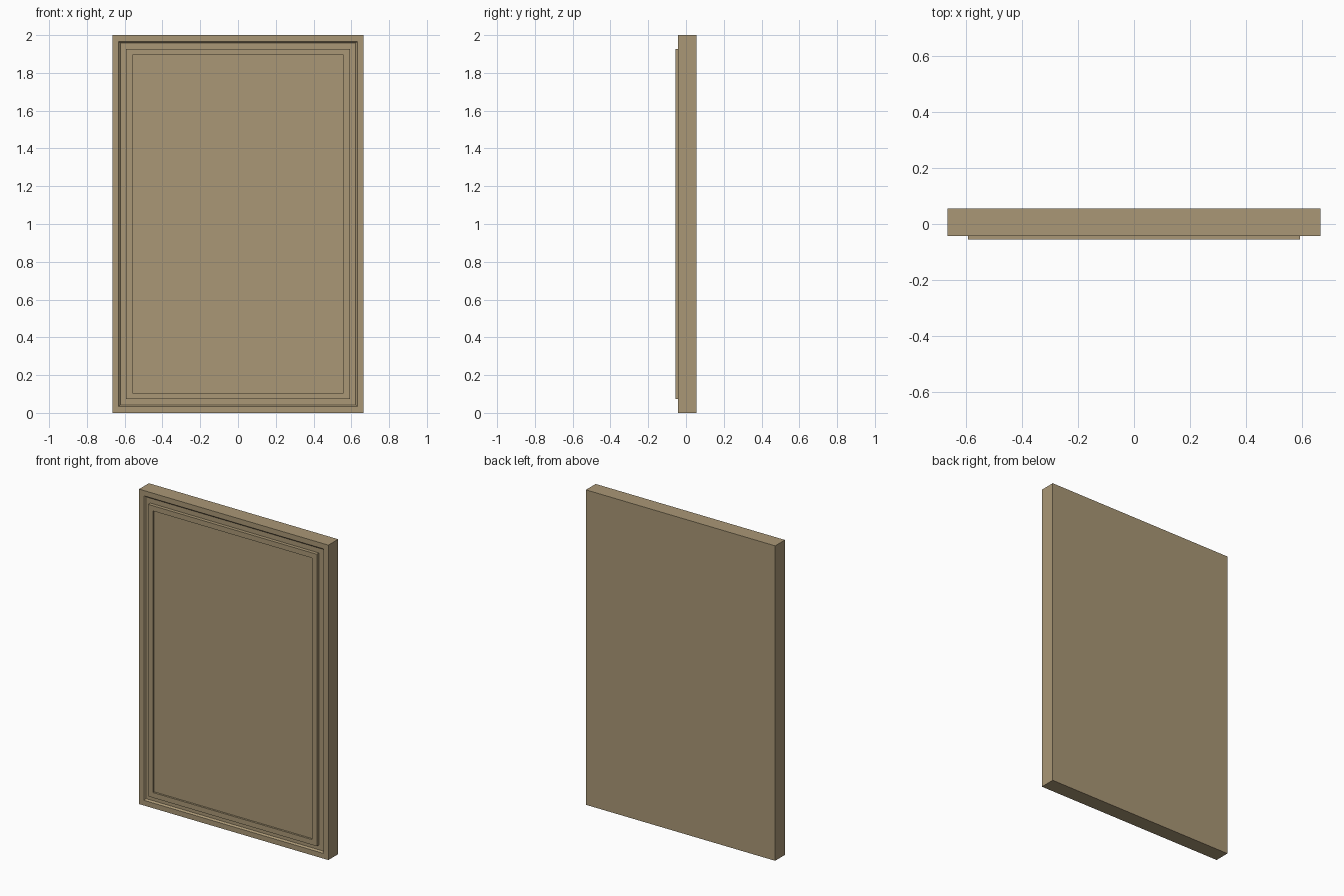
import bpy, bmesh

if "Cube" in bpy.data.objects:
    bpy.data.objects.remove(bpy.data.objects["Cube"])

W, H = 0.665, 2.0          # half width, height
BACK, FRONT = 0.055, -0.043

# Cross-section from the back edge to the centre panel: (inset from edge, y)
PROFILE = [
    (0.0, BACK), (0.0, FRONT),            # outer side wall
    (0.033, FRONT), (0.042, -0.033),      # flat border, chamfer into groove
    (0.073, -0.033), (0.073, -0.055),     # groove floor, raised moulding
    (0.106, -0.055), (0.106, -0.043),     # moulding face, step to centre panel
]


def ring(bm, inset, y):
    x, z0, z1 = W - inset, inset, H - inset
    return [bm.verts.new(p) for p in
            ((-x, y, z0), (x, y, z0), (x, y, z1), (-x, y, z1))]


# Framed panel: rectangular rings joined along the profile
bm = bmesh.new()
rings = [ring(bm, i, y) for i, y in PROFILE]
for a, b in zip(rings, rings[1:]):
    for k in range(4):
        n = (k + 1) % 4
        bm.faces.new((a[k], a[n], b[n], b[k]))
bm.faces.new(rings[0])       # back
bm.faces.new(rings[-1])      # centre panel
bmesh.ops.recalc_face_normals(bm, faces=bm.faces)

mesh = bpy.data.meshes.new("framed_panel")
bm.to_mesh(mesh)
bm.free()
panel = bpy.data.objects.new("framed_panel", mesh)
bpy.context.collection.objects.link(panel)

# Tan finish
tan = bpy.data.materials.new("tan")
tan.diffuse_color = (0.40, 0.31, 0.18, 1)
tan.use_nodes = True
tan.node_tree.nodes["Principled BSDF"].inputs["Base Color"].default_value = tan.diffuse_color
mesh.materials.append(tan)
